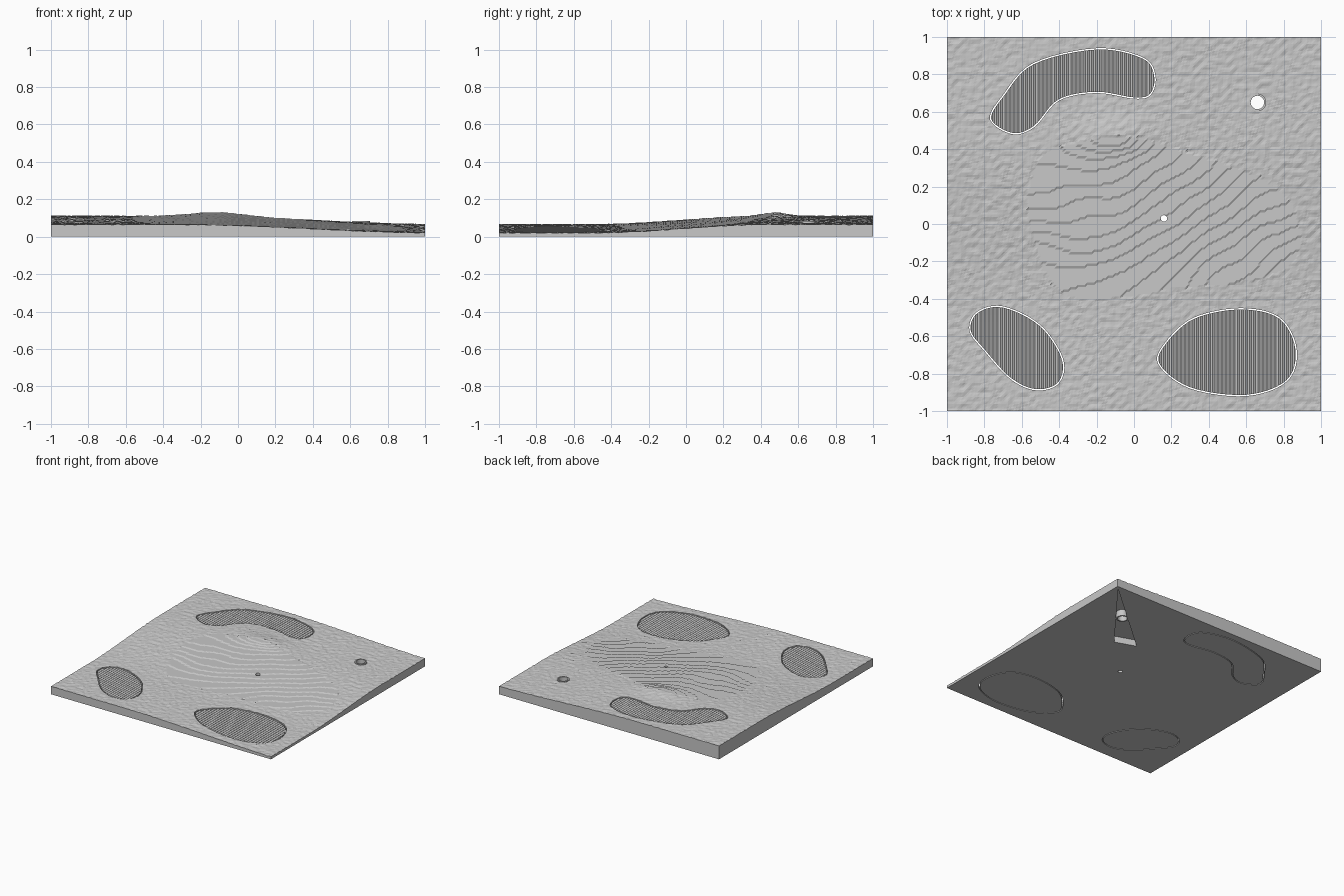
import bpy, bmesh, math
from mathutils import Vector, noise

cube = bpy.data.objects.get("Cube")
if cube:
    bpy.data.objects.remove(cube)

grey = bpy.data.materials.new("plain grey")
grey.use_nodes = True
grey.diffuse_color = (0.58, 0.58, 0.58, 1)
grey.node_tree.nodes["Principled BSDF"].inputs["Base Color"].default_value = grey.diffuse_color

# Outline control points, run through a closed smooth spline
KIDNEY_TRAP = [(-.77, .56), (-.7, .69), (-.54, .86), (-.2, .94), (.05, .89), (.115, .79),
               (.09, .69), (0, .67), (-.2, .7), (-.4, .66), (-.53, .52), (-.65, .48)]
SMALL_TRAP = [(-.88, -.57), (-.84, -.47), (-.7, -.44), (-.5, -.54), (-.38, -.72),
              (-.4, -.85), (-.52, -.89), (-.66, -.83), (-.8, -.68)]
LARGE_TRAP = [(.13, -.75), (.17, -.63), (.32, -.5), (.57, -.45), (.78, -.5), (.87, -.67),
              (.82, -.84), (.6, -.92), (.3, -.88)]
GREEN = [(-.57, .1), (-.5, .36), (-.3, .44), (0, .47), (.3, .38), (.7, .24), (.87, .05),
         (.86, -.2), (.6, -.31), (.2, -.35), (0, -.39), (-.35, -.39), (-.5, -.2)]
CUP = (.66, .65)
PIN = (.16, .03)
STEP = .0055
GAP = .007


def spline(points, per=6):
    p = [Vector(q) for q in points]
    n, out = len(p), []
    for i in range(n):
        a, b, c, d = (p[(i + k) % n] for k in (-1, 0, 1, 2))
        for s in range(per):
            t = s / per
            out.append(b + (c - a) * t / 2 + (a * 2 - b * 5 + c * 4 - d) * t * t / 2
                       + (b * 3 - a - c * 3 + d) * t ** 3 / 2)
    return out


def inset(loop, dist):
    # the outlines run clockwise, so the inside is to the right
    out = []
    for i, p in enumerate(loop):
        d = (loop[(i + 1) % len(loop)] - loop[i - 1]).normalized()
        out.append(p + Vector((d.y, -d.x)) * dist)
    return out


def circle(centre, r, n=32):
    return [Vector(centre) + Vector((math.cos(math.tau * i / n), math.sin(math.tau * i / n))) * r
            for i in range(n)]


def inside(loop, x, y):
    hit, b = False, loop[-1]
    for a in loop:
        if (a.y > y) != (b.y > y) and x < (b.x - a.x) * (y - a.y) / (b.y - a.y) + a.x:
            hit = not hit
        b = a
    return hit


def ramp(v, lo, hi):
    t = min(max((v - lo) / (hi - lo), 0), 1)
    return t * t * (3 - 2 * t)


# Ground heights: smooth land, rough turf, stepped green, raked sand
def land(x, y):
    mound = math.exp(-((x + .1) / .2) ** 2 - ((y - .47) / .1) ** 2)
    return .02 + .045 * ramp(-x, -1.1, .3) + .045 * ramp(y, -.5, .45) + .022 * mound


green_loop = spline(GREEN)


def turf(x, y):
    z = land(x, y)
    if inside(green_loop, x, y):
        z += .004 * noise.noise(Vector((x * 4, y * 4, 1)))
        return math.floor(z / STEP + .5) * STEP
    return z + .005 * noise.noise(Vector((x * 35, y * 35, 0)))


def finish(name, bm):
    bmesh.ops.recalc_face_normals(bm, faces=bm.faces)
    mesh = bpy.data.meshes.new(name)
    bm.to_mesh(mesh)
    bm.free()
    mesh.materials.append(grey)
    ob = bpy.data.objects.new(name, mesh)
    bpy.context.collection.objects.link(ob)
    return ob


def slab(name, x0, x1, y0, y1, nx, ny, height):
    # closed block whose top follows the height rule
    bm = bmesh.new()
    rows = []
    for j in range(ny + 1):
        y = y0 + (y1 - y0) * j / ny
        row = []
        for i in range(nx + 1):
            x = x0 + (x1 - x0) * i / nx
            row.append(bm.verts.new((x, y, height(x, y, i) if height is not turf else turf(x, y))))
        rows.append(row)
    for j in range(ny):
        for i in range(nx):
            a, b, c, d = rows[j][i], rows[j][i + 1], rows[j + 1][i + 1], rows[j + 1][i]
            bm.faces.new((a, b, c))
            bm.faces.new((a, c, d))
    rim = (rows[0] + [r[-1] for r in rows[1:]] + rows[-1][-2::-1]
           + [r[0] for r in rows[-2:0:-1]])
    low = [bm.verts.new((v.co.x, v.co.y, 0)) for v in rim]
    for i in range(len(rim)):
        bm.faces.new((rim[i - 1], low[i - 1], low[i], rim[i]))
    bm.faces.new(low)
    return finish(name, bm)


def prism(name, loops, z0, z1):
    bm = bmesh.new()
    for loop in loops:
        face = bm.faces.new([bm.verts.new((p.x, p.y, z0)) for p in loop])
        top = bmesh.ops.extrude_face_region(bm, geom=[face])["geom"]
        bmesh.ops.translate(bm, vec=(0, 0, z1 - z0),
                            verts=[v for v in top if isinstance(v, bmesh.types.BMVert)])
    bmesh.ops.recalc_face_normals(bm, faces=bm.faces)
    ob = finish(name, bm)
    ob.hide_render = True
    return ob


def cut(ob, cutter, operation):
    mod = ob.modifiers.new("cut", "BOOLEAN")
    mod.operation, mod.solver, mod.object = operation, "EXACT", cutter
    bpy.context.view_layer.objects.active = ob
    bpy.ops.object.modifier_apply(modifier=mod.name)
    bpy.data.objects.remove(cutter)


traps = {"kidney_sand_trap": KIDNEY_TRAP, "small_sand_trap": SMALL_TRAP, "large_sand_trap": LARGE_TRAP}
outlines = {name: spline(points) for name, points in traps.items()}

# Course block with pockets, pin hole, cup hole and the wedge recess underneath
course = slab("course_block", -1, 1, -1, 1, 160, 160, turf)
cut(course, prism("openings", list(outlines.values()) + [circle(PIN, .017), circle(CUP, .046)],
                  -.1, .3), "DIFFERENCE")
wedge = [Vector(p) for p in ((.97, .97), (.48, .34), (.31, .4))]
cut(course, prism("wedge_recess", [wedge], -.1, .052), "DIFFERENCE")

# Raked sand inserts with a narrow gap all round
for name, loop in outlines.items():
    xs, ys = [p.x for p in loop], [p.y for p in loop]
    wide = max(xs) - min(xs) + .04
    ribs = 2 * round(wide / .022)

    def raked(x, y, i):
        return land(x, y) - .004 + (.004 if i % 2 else -.004)

    sand = slab(name, min(xs) - .02, max(xs) + .02, min(ys) - .02, max(ys) + .02, ribs, 14, raked)
    cut(sand, prism("trap_outline", [inset(loop, GAP)], -.1, .3), "INTERSECT")

# Hollow cup sleeve
bm = bmesh.new()
top = land(*CUP) + .008
rings = [[bm.verts.new((p.x, p.y, z)) for p in circle(CUP, r)]
         for r, z in ((.047, 0), (.047, top), (.036, top), (.036, 0))]
for k in range(4):
    for i in range(32):
        bm.faces.new((rings[k - 1][i - 1], rings[k - 1][i], rings[k][i], rings[k][i - 1]))
finish("cup_sleeve", bm)
